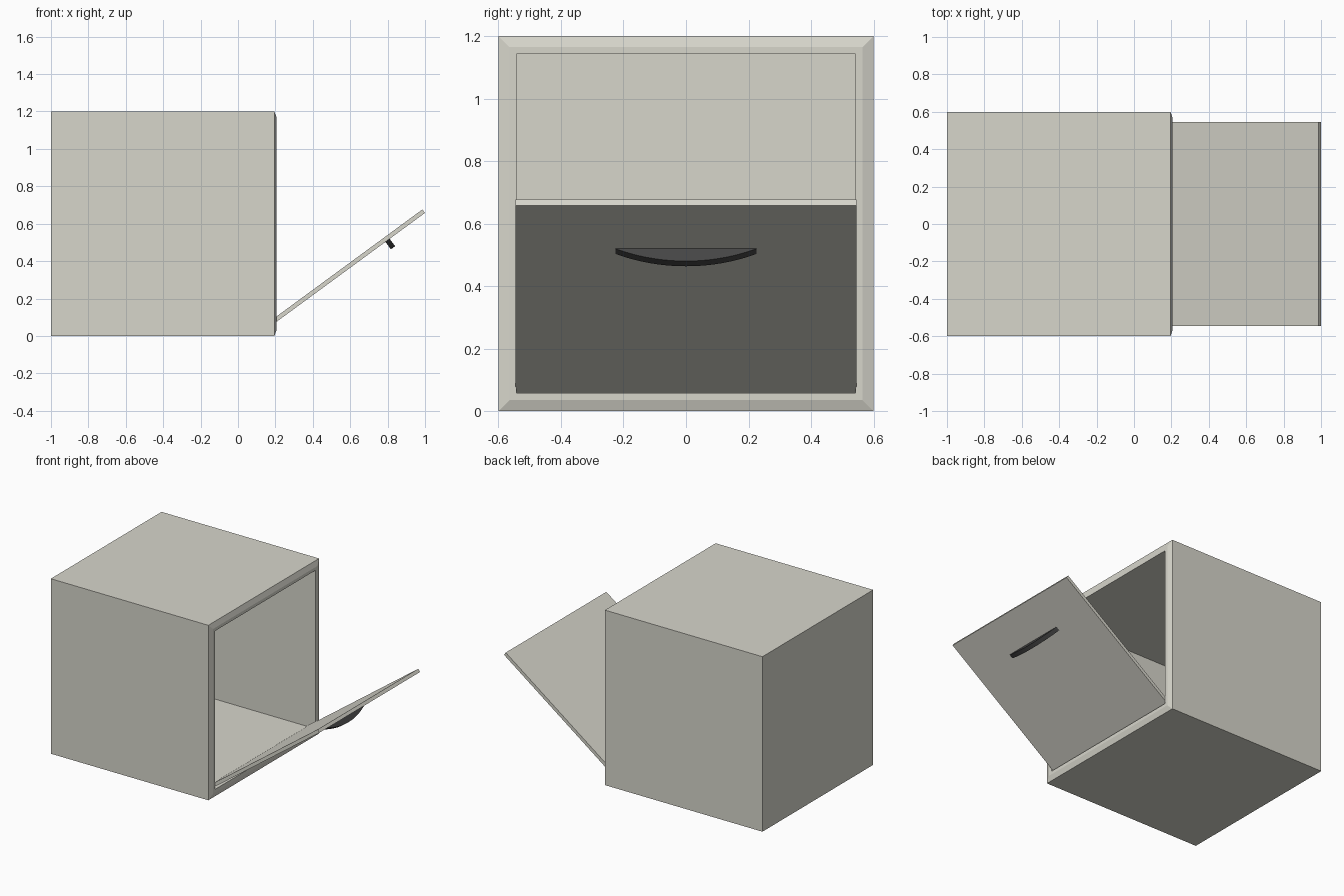
import bpy, bmesh, math
from mathutils import Matrix, Vector

if "Cube" in bpy.data.objects:
    bpy.data.objects.remove(bpy.data.objects["Cube"])


def material(name, rgb):
    m = bpy.data.materials.new(name)
    m.diffuse_color = (*rgb, 1)
    m.use_nodes = True
    m.node_tree.nodes["Principled BSDF"].inputs["Base Color"].default_value = m.diffuse_color
    return m


cream = material("warm_off_white", (0.68, 0.67, 0.60))
black = material("dark_handle", (0.06, 0.06, 0.06))


def loft(name, rings, mat, matrix=Matrix()):
    """Bridge equal-length point rings and cap both ends."""
    bm = bmesh.new()
    loops = [[bm.verts.new(p) for p in r] for r in rings]
    n = len(loops[0])
    for a, b in zip(loops, loops[1:]):
        for i in range(n):
            j = (i + 1) % n
            bm.faces.new((a[i], a[j], b[j], b[i]))
    bm.faces.new(loops[0])
    bm.faces.new(loops[-1])
    bmesh.ops.recalc_face_normals(bm, faces=bm.faces)
    me = bpy.data.meshes.new(name)
    bm.to_mesh(me)
    bm.free()
    me.materials.append(mat)
    ob = bpy.data.objects.new(name, me)
    ob.matrix_world = matrix
    bpy.context.collection.objects.link(ob)
    return ob


def square(x, h):
    return [(x, sy * h, 0.6 + sz * h) for sy, sz in ((-1, -1), (1, -1), (1, 1), (-1, 1))]


# hollow cabinet: outer shell, chamfered front frame, inner cavity
profile = [(-1, 0.6), (0.195, 0.6), (0.207, 0.565), (0.207, 0.543), (-0.943, 0.543)]
loft("cabinet", [square(x, h) for x, h in profile], cream)

# door space: local x runs up the door, local -z points outward
angle = math.atan2(0.600, 0.818)
hinge = Matrix.Translation(Vector((0.182, 0, 0.058))) @ Matrix.Rotation(-angle, 4, 'Y')

# half-open door panel
W, T = 0.545, 0.023
loft("door", [[(x, -W, 0), (x, W, 0), (x, W, T), (x, -W, T)] for x in (-0.015, 1.014)],
     cream, hinge)

# bowed handle on the outside of the door
N, half, depth = 28, 0.225, 0.049
radius = (half ** 2 + depth ** 2) / (2 * depth)
sweep = math.asin(half / radius)
arc = []
for i in range(N + 1):
    t = -sweep + 2 * sweep * i / N
    arc.append((radius * math.sin(t), radius - depth - radius * math.cos(t)))
loft("door_handle", [[(x, y, z) for y, z in arc] for x in (0.752, 0.780)], black, hinge)
